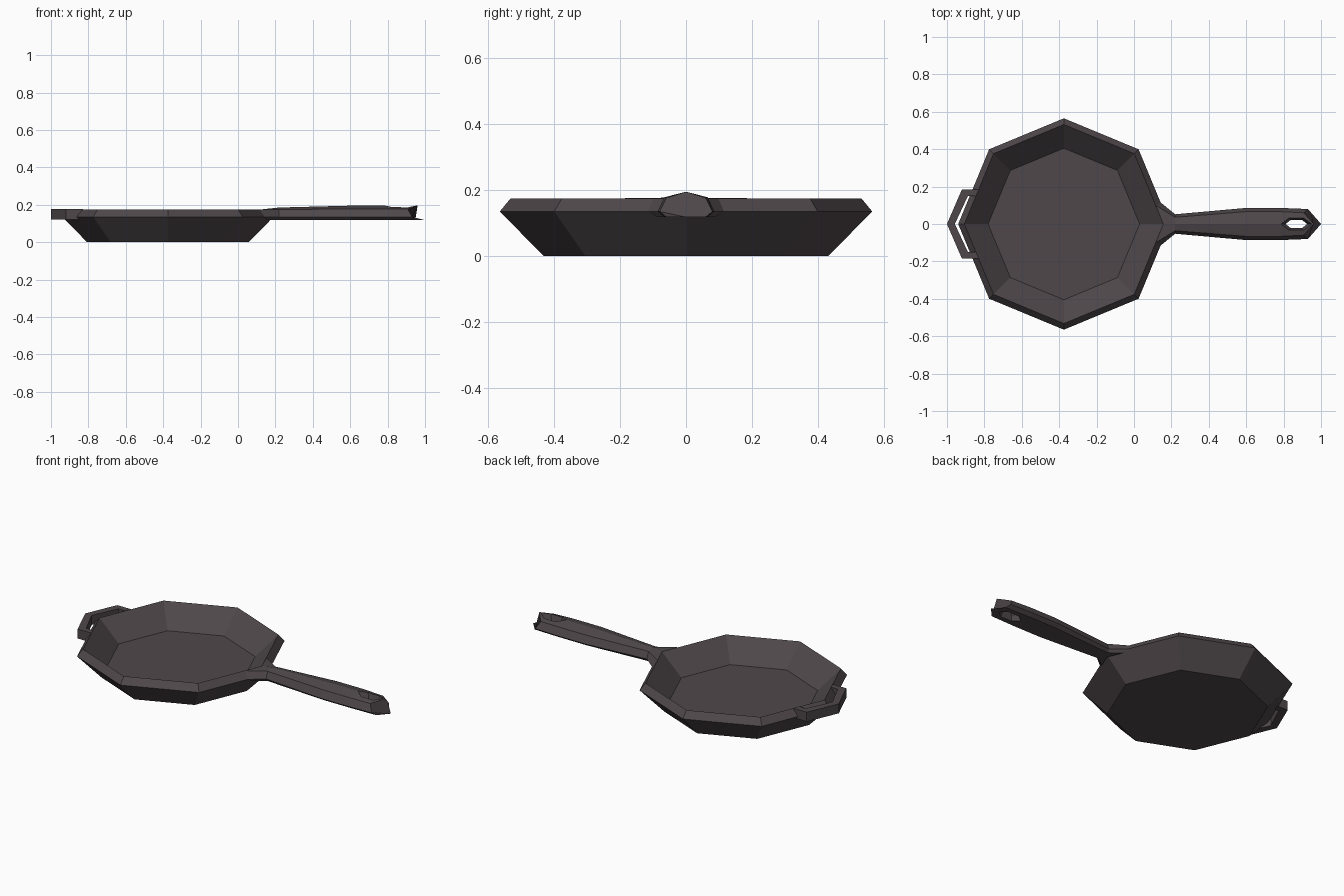
import bpy, bmesh, math

if "Cube" in bpy.data.objects:
    bpy.data.objects.remove(bpy.data.objects["Cube"])

iron = bpy.data.materials.new("dark cast iron")
iron.diffuse_color = (0.078, 0.064, 0.069, 1)
iron.use_nodes = True
iron.node_tree.nodes["Principled BSDF"].inputs["Base Color"].default_value = iron.diffuse_color


def make_object(name, rings, closed=False):
    """Loft a list of equal-length point rings into a solid."""
    bm = bmesh.new()
    vs = [[bm.verts.new(p) for p in ring] for ring in rings]
    n = len(vs[0])
    pairs = list(zip(vs, vs[1:])) + ([(vs[-1], vs[0])] if closed else [])
    for a, b in pairs:
        for i in range(n):
            j = (i + 1) % n
            bm.faces.new((a[i], a[j], b[j], b[i]))
    if not closed:
        bm.faces.new(vs[0])
        bm.faces.new(vs[-1])
    bmesh.ops.recalc_face_normals(bm, faces=bm.faces)
    me = bpy.data.meshes.new(name)
    bm.to_mesh(me)
    bm.free()
    me.materials.append(iron)
    ob = bpy.data.objects.new(name, me)
    bpy.context.collection.objects.link(ob)
    return ob


def polygon(cx, rx, ry, z, n):
    return [(cx + rx * math.cos(i * math.tau / n),
             ry * math.sin(i * math.tau / n), z) for i in range(n)]


# Octagonal pan bowl: outside wall, sloped rim, inside wall, floor
profile = [(0.432, 0), (0.565, 0.135), (0.532, 0.175), (0.405, 0.055)]
make_object("pan_bowl", [polygon(-0.375, r, r, z, 8) for r, z in profile])


# Long handle: crowned section, swept back by k * |y| at root and tip
def section(x_top, x_low, w_top, w_low, z_mid, z_side, k):
    w_bot = w_low * 0.75
    half = [(x_top - k * w_top, w_top, z_side),
            (x_low - k * w_low, w_low, 0.135),
            (x_low - k * w_bot, w_bot, 0.118)]
    mirror = [(x, -y, z) for x, y, z in reversed(half)]
    return [(x_top, 0, z_mid)] + half + [(x_low, 0, 0.118)] + mirror


handle = make_object("long_handle", [
    section(0.157, 0.19, 0.10, 0.115, 0.175, 0.174, 0.414),
    section(0.22, 0.22, 0.036, 0.052, 0.185, 0.174, 0),
    section(0.60, 0.60, 0.066, 0.086, 0.195, 0.178, 0),
    section(0.78, 0.78, 0.066, 0.086, 0.195, 0.178, 0),
    section(0.96, 1.00, 0.060, 0.080, 0.195, 0.176, 0.87)])

# Hanging hole, flared towards both faces
cutter = make_object("hole_cutter", [
    polygon(0.868, rx, ry, z, 6) for rx, ry, z in
    [(0.085, 0.042, 0.105), (0.058, 0.026, 0.15), (0.085, 0.042, 0.2)]])
cutter.hide_render = True
cutter.hide_viewport = True
cut = handle.modifiers.new("hanging_hole", 'BOOLEAN')
cut.operation = 'DIFFERENCE'
cut.solver = 'EXACT'
cut.object = cutter

# Small loop handle opposite: slightly tapered bar along a bent path
outer = [(-0.83, 0.185), (-0.92, 0.185), (-1.0, 0)]
inner = [(-0.845, 0.15), (-0.888, 0.15), (-0.958, 0)]
path = list(zip(outer, inner))
path += [((a[0], -a[1]), (b[0], -b[1])) for a, b in reversed(path[:-1])]
make_object("helper_handle", [
    [(a[0], a[1], 0.12), (a[0], a[1], 0.176),
     (b[0], b[1], 0.176), (b[0], b[1], 0.12)] for a, b in path])
